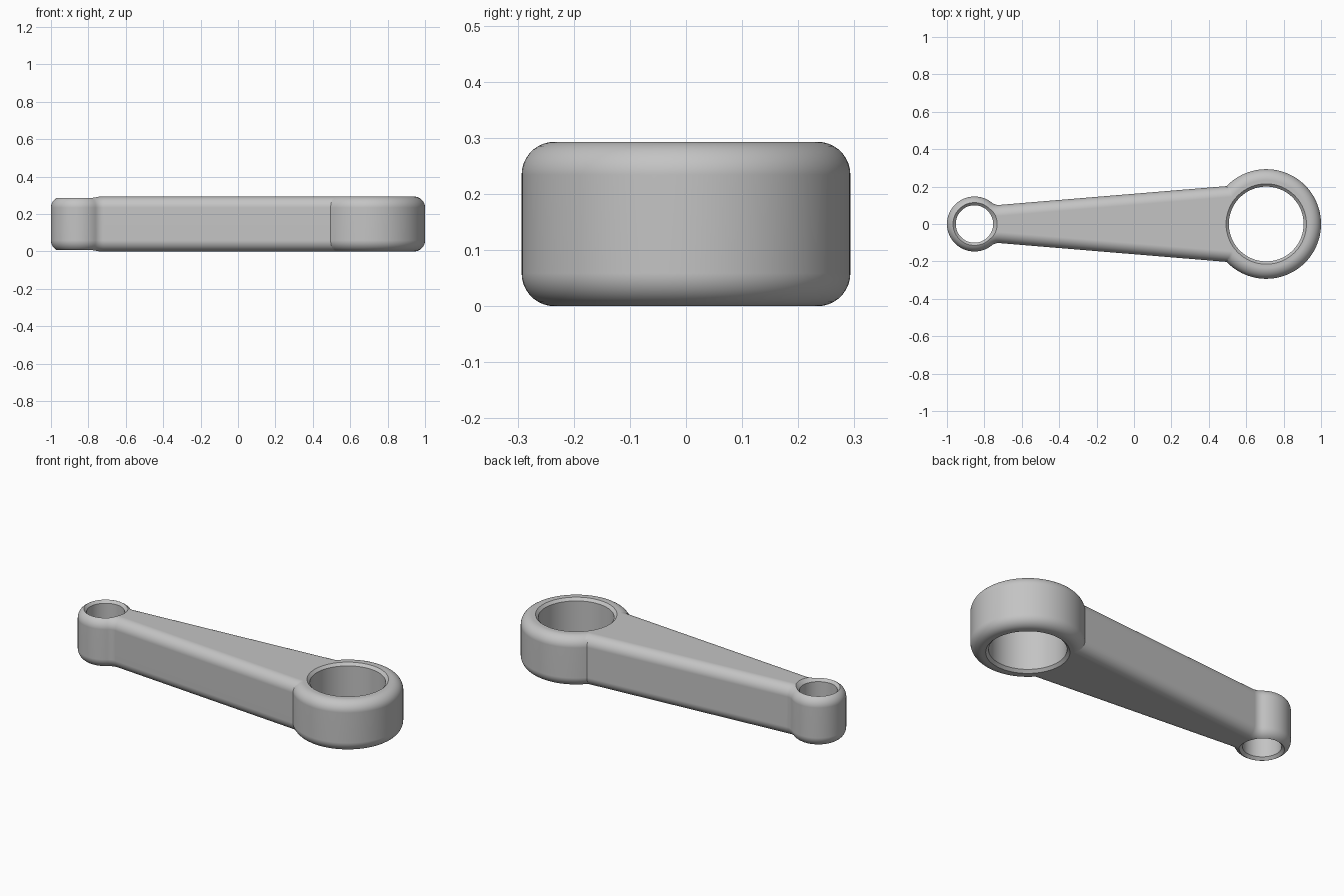
import bpy, bmesh, math
from mathutils import Vector

if "Cube" in bpy.data.objects:
    bpy.data.objects.remove(bpy.data.objects["Cube"])

HEIGHT, FILLET, STEPS = 0.293, 0.0587, 9
BIG, BIG_R, BIG_HOLE = Vector((0.707, 0)), 0.293, 0.2
SMALL, SMALL_R, SMALL_HOLE = Vector((-0.853, 0)), 0.147, 0.1
BLEND = 0.06          # concave radius where the shank meets the small eye
CHAMFER = 0.015

# Straight side of the shank: direction, outward normal, distance from origin
side = Vector((1.24, 0.1025)).normalized()
normal = Vector((-side.y, side.x))
side_dist = normal.dot(Vector((-0.745, 0.1)))


def arc(centre, radius, a0, a1, count):
    return [centre + radius * Vector((math.cos(a0 + (a1 - a0) * i / count),
                                      math.sin(a0 + (a1 - a0) * i / count)))
            for i in range(count + 1)]


def angle(v):
    return math.atan2(v.y, v.x)


def outline(d):
    """Rod outline moved inward by d, always with the same point count."""
    # big eye, from the +x axis to the crease with the shank
    r = BIG_R - d
    h = side_dist - d - normal.dot(BIG)
    crease = normal * h - side * math.sqrt(r * r - h * h)
    pts = arc(BIG, r, 0, angle(crease), 44)
    # blend arc, tangent to shank and small eye
    h = side_dist + BLEND - normal.dot(SMALL)
    t = math.sqrt((SMALL_R + BLEND) ** 2 - h * h)
    to_blend = normal * h + side * t
    a_end = angle(-to_blend)
    pts += arc(SMALL + to_blend, BLEND + d, angle(-normal), a_end, 8)
    # small eye, round to the -x axis
    pts += arc(SMALL, SMALL_R - d, angle(to_blend), math.pi, 32)[1:]
    # mirror the half outline
    return pts + [Vector((p.x, -p.y)) for p in reversed(pts[1:-1])]


def loft(name, rings):
    """Closed solid through equal-length rings of 3D points."""
    bm = bmesh.new()
    loops = [[bm.verts.new(p) for p in ring] for ring in rings]
    n = len(loops[0])
    for low, high in zip(loops, loops[1:]):
        for i in range(n):
            j = (i + 1) % n
            bm.faces.new((low[i], low[j], high[j], high[i]))
    bm.faces.new(loops[0][::-1])
    bm.faces.new(loops[-1])
    bmesh.ops.recalc_face_normals(bm, faces=bm.faces[:])
    mesh = bpy.data.meshes.new(name)
    bm.to_mesh(mesh)
    bm.free()
    obj = bpy.data.objects.new(name, mesh)
    bpy.context.collection.objects.link(obj)
    return obj


def bore(name, centre, radius, rim):
    """Bore cutter with a chamfer ending at depth rim below each face."""
    e = 0.05
    wide = radius + CHAMFER + rim + e
    levels = [(-e, wide), (rim + CHAMFER, radius),
              (HEIGHT - rim - CHAMFER, radius), (HEIGHT + e, wide)]
    return loft(name, [[(p.x, p.y, z) for p in arc(centre, r, 0, math.tau, 64)[:-1]]
                       for z, r in levels])


# Rod body with rounded top and bottom edges
levels = []
for i in range(STEPS + 1):
    a = math.pi / 2 * i / STEPS
    levels.append((FILLET * (1 - math.sin(a)), FILLET * (1 - math.cos(a))))
levels = [(z, d) for z, d in reversed(levels)]
levels = sorted(levels) + sorted((HEIGHT - z, d) for z, d in levels)
rod = loft("connecting_rod", [[(p.x, p.y, z) for p in outline(d)] for z, d in levels])

grey = bpy.data.materials.new("steel grey")
grey.diffuse_color = (0.55, 0.55, 0.55, 1)
grey.use_nodes = True
grey.node_tree.nodes["Principled BSDF"].inputs["Base Color"].default_value = grey.diffuse_color
rod.data.materials.append(grey)

# Chamfered bores through both eyes
bpy.context.view_layer.objects.active = rod
rod.select_set(True)
for name, centre, radius, rim in (("big_bore_cutter", BIG, BIG_HOLE, 0.0),
                                  ("small_bore_cutter", SMALL, SMALL_HOLE, 0.006)):
    cutter = bore(name, centre, radius, rim)
    cutter.data.materials.append(grey)
    cut = rod.modifiers.new(name, 'BOOLEAN')
    cut.operation, cut.solver, cut.object = 'DIFFERENCE', 'EXACT', cutter
    bpy.ops.object.modifier_apply(modifier=cut.name)
    bpy.data.objects.remove(cutter)

# Smooth rounds, crisp chamfers, flat faces
bpy.ops.object.shade_smooth_by_angle(angle=math.radians(25))
weighted = rod.modifiers.new("flat_face_normals", 'WEIGHTED_NORMAL')
weighted.keep_sharp = True
